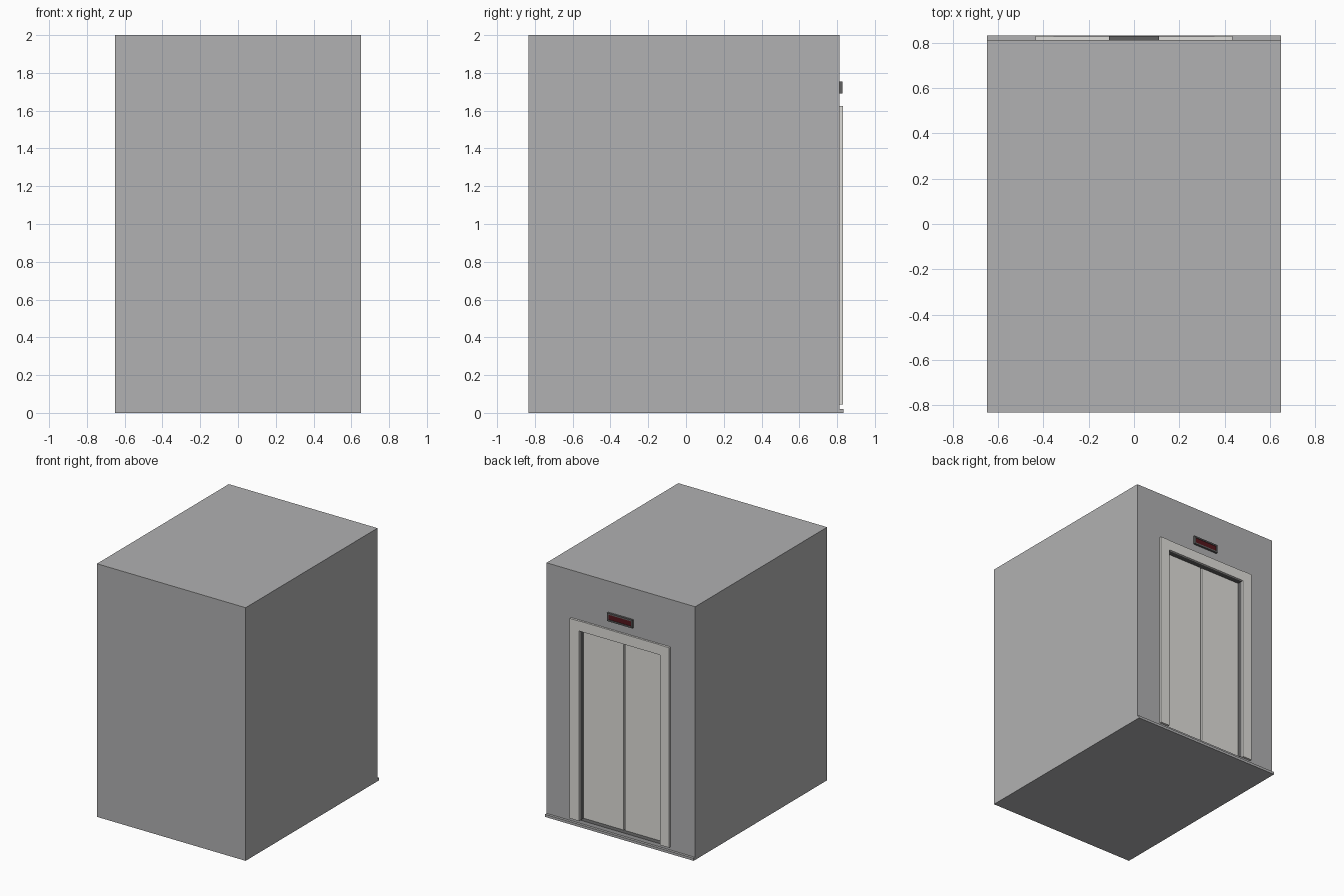
import bpy, bmesh

if "Cube" in bpy.data.objects:
    bpy.data.objects.remove(bpy.data.objects["Cube"])

WALL, FRONT = 0.813, 0.833       # wall face and outermost plane
HW, HEAD, BASE = 0.355, 1.545, 0.045   # door opening

COLORS = {
    "wall_grey": (0.44, 0.44, 0.445, 1),
    "niche_shadow": (0.12, 0.12, 0.12, 1),
    "steel": (0.74, 0.73, 0.70, 1),
    "dark_grey": (0.12, 0.12, 0.12, 1),
    "dark_red": (0.09, 0.008, 0.012, 1),
}


def material(name):
    mat = bpy.data.materials.get(name)
    if mat is None:
        mat = bpy.data.materials.new(name)
        mat.diffuse_color = COLORS[name]
        mat.use_nodes = True
        mat.node_tree.nodes["Principled BSDF"].inputs["Base Color"].default_value = mat.diffuse_color
    return mat


def finish(name, bm, *mats):
    bmesh.ops.recalc_face_normals(bm, faces=bm.faces[:])
    mesh = bpy.data.meshes.new(name)
    bm.to_mesh(mesh)
    bm.free()
    for m in mats:
        mesh.materials.append(material(m))
    obj = bpy.data.objects.new(name, mesh)
    bpy.context.collection.objects.link(obj)
    return obj


def box_bm(x0, x1, y0, y1, z0, z1):
    bm = bmesh.new()
    bmesh.ops.create_cube(bm, size=1)
    for v in bm.verts:
        v.co = (x1 if v.co.x > 0 else x0,
                y1 if v.co.y > 0 else y0,
                z1 if v.co.z > 0 else z0)
    return bm


def box(name, mat, *dims):
    return finish(name, box_bm(*dims), mat)


def recessed_box(name, mats, dims, opening, depth):
    """Box whose +y face has a rectangular pocket in the second material."""
    x0, x1, z0, z1 = opening
    bm = box_bm(*dims)
    bm.normal_update()
    face = max(bm.faces, key=lambda f: f.normal.y)
    mid = face.calc_center_median()
    bmesh.ops.inset_region(bm, faces=[face], thickness=0.005)
    for v in face.verts:
        v.co.x = x1 if v.co.x > mid.x else x0
        v.co.z = z1 if v.co.z > mid.z else z0
    floor = bmesh.ops.extrude_face_region(bm, geom=[face])["geom"]
    if face.is_valid:
        bmesh.ops.delete(bm, geom=[face], context="FACES_ONLY")
    for v in floor:
        if isinstance(v, bmesh.types.BMVert):
            v.co.y -= depth
            for f in v.link_faces:
                f.material_index = 1
    return finish(name, bm, *mats)


# shaft block with door niche
recessed_box("shaft", ("wall_grey", "niche_shadow"),
             (-0.65, 0.65, -FRONT, WALL, 0, 2), (-HW, HW, BASE, HEAD), 0.06)

# sliding door panels and frame posts
for side, s in (("left", 1), ("right", -1)):
    a, b = sorted((s * 0.006, s * HW))
    box(f"door_panel_{side}", "steel", a, b, 0.753, 0.772, BASE, HEAD)
    a, b = sorted((s * HW, s * 0.435))
    box(f"frame_post_{side}", "steel", a, b, WALL, FRONT - 0.002, BASE, 1.625)

# frame header and floor sill
box("frame_header", "steel", -HW, HW, WALL, 0.828, HEAD, 1.625)
box("floor_sill", "wall_grey", -0.65, 0.65, WALL, FRONT, 0, 0.02)

# floor indicator with red display
recessed_box("indicator_case", ("dark_grey", "dark_grey"),
             (-0.11, 0.11, WALL, 0.829, 1.69, 1.755),
             (-0.098, 0.098, 1.702, 1.743), 0.006)
box("indicator_screen", "dark_red", -0.098, 0.098, 0.822, 0.8245, 1.702, 1.743)
